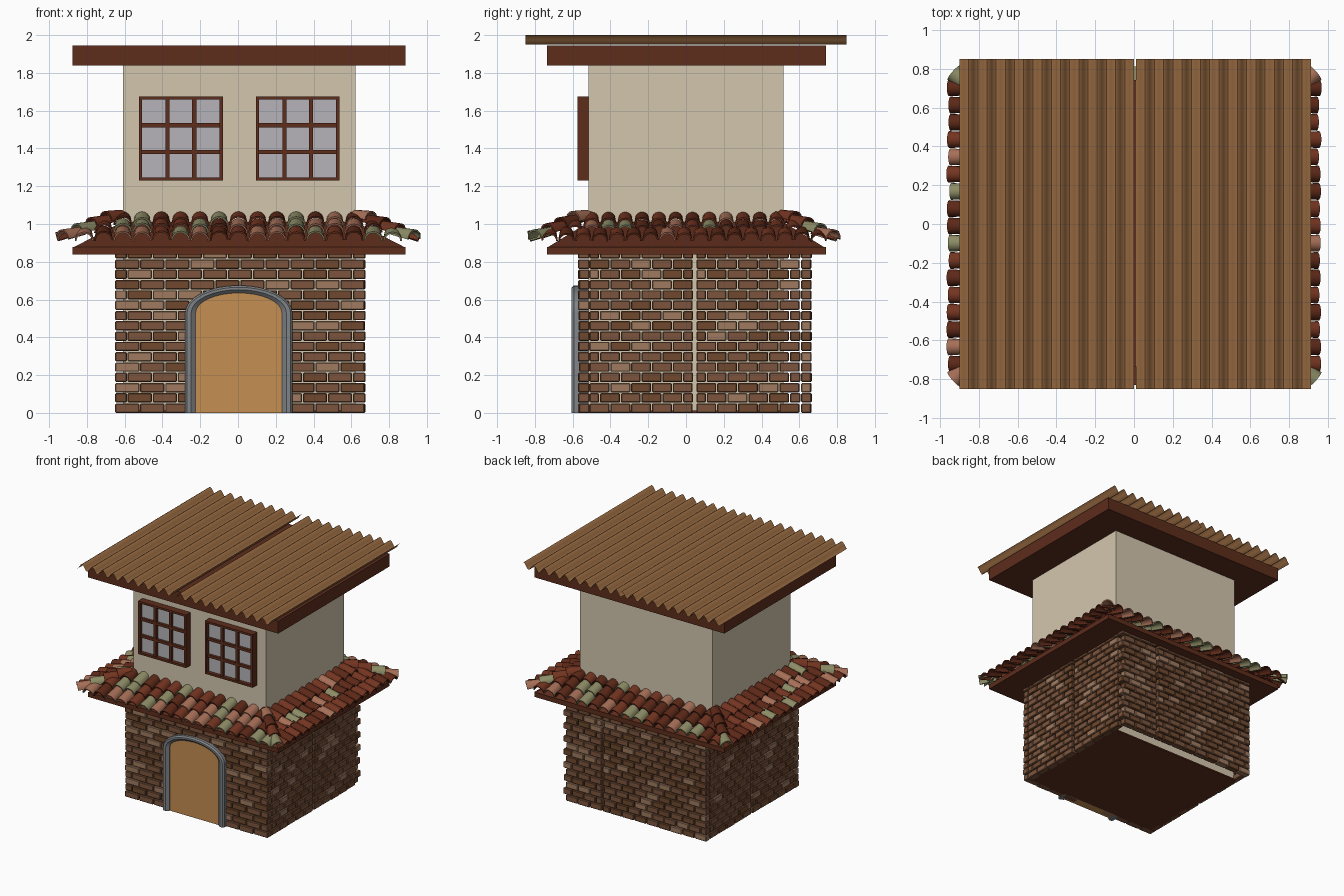
import bpy, bmesh, random
from math import cos, sin, pi, radians
from mathutils import Vector, Matrix

if "Cube" in bpy.data.objects:
    bpy.data.objects.remove(bpy.data.objects["Cube"])

random.seed(4)


def mat(name, hexcol):
    m = bpy.data.materials.new(name)
    c = [int(hexcol[i:i + 2], 16) / 255 for i in (0, 2, 4)]
    m.diffuse_color = [((v + 0.055) / 1.055) ** 2.4 for v in c] + [1]
    m.use_nodes = True
    m.node_tree.nodes["Principled BSDF"].inputs["Base Color"].default_value = m.diffuse_color
    return m


PLASTER = mat("plaster", "D4C6AE")
WOOD = mat("dark_wood", "5E2D1C")
GLASS = mat("glass", "B6B4B8")
STONE = mat("door_stone", "808386")
DOOR = mat("door_wood", "C68E52")
SHEET = mat("corrugated_sheet", "A07045")
BRICKS = [mat("brick_brown", "7C553D"), mat("brick_dark", "70492F"), mat("brick_light", "A07A60")]
TILES = [mat("tile_dark", "5C2817"), mat("tile_red", "733420"),
         mat("tile_salmon", "A66F57"), mat("tile_olive", "8D8C66")]


def make(name, bm, mats, smooth=None, recalc=True):
    if recalc:
        bmesh.ops.recalc_face_normals(bm, faces=bm.faces)
    me = bpy.data.meshes.new(name)
    bm.to_mesh(me)
    bm.free()
    for m in mats:
        me.materials.append(m)
    if smooth:
        for p in me.polygons:
            p.use_smooth = True
        me.set_sharp_from_angle(angle=radians(smooth))
    ob = bpy.data.objects.new(name, me)
    bpy.context.collection.objects.link(ob)
    return ob


def box(bm, x0, x1, y0, y1, z0, z1, mi=0):
    M = Matrix.Translation(((x0 + x1) / 2, (y0 + y1) / 2, (z0 + z1) / 2)) @ \
        Matrix.Diagonal((x1 - x0, y1 - y0, z1 - z0, 1))
    for v in bmesh.ops.create_cube(bm, size=1, matrix=M)["verts"]:
        for f in v.link_faces:
            f.material_index = mi


def box_object(name, dims, m):
    bm = bmesh.new()
    box(bm, *dims)
    return make(name, bm, [m])


# Plaster core, floor and the two overhanging slabs
box_object("plaster_walls", (-0.61, 0.622, -0.515, 0.517, 0.005, 1.85), PLASTER)
box_object("floor", (-0.625, 0.63, -0.53, 0.525, 0, 0.012), WOOD)
box_object("lower_slab", (-0.875, 0.888, -0.735, 0.742, 0.838, 0.878), WOOD)
box_object("upper_slab", (-0.875, 0.888, -0.735, 0.742, 1.84, 1.945), WOOD)


# Brick walls in running bond
def brick_wall(name, a0, a1, place, length, skip=None):
    bm = bmesh.new()
    row, gap, z = 0.0545, 0.005, 0.0
    r = 0
    while z < 0.838:
        top = min(z + row - gap, 0.845)
        a = a0 - (length / 2 if r % 2 else 0)
        while a < a1 - 0.01:
            b0, b1 = max(a, a0), min(a + length - gap, a1)
            a += length
            if b1 - b0 < 0.02 or (skip and skip(b0, b1, z)):
                continue
            mi = random.choices((0, 1, 2), (6, 3, 1.4))[0]
            x0, x1, y0, y1 = place(b0, b1, random.uniform(0, 0.007))
            box(bm, x0, x1, y0, y1, z, top, mi)
        z += row
        r += 1
    ob = make(name, bm, BRICKS)
    bev = ob.modifiers.new("bevel", "BEVEL")
    bev.width, bev.segments = 0.005, 1


in_door = lambda b0, b1, z: b0 > -0.24 and b1 < 0.245 and z < 0.5
brick_wall("front_bricks", -0.65, 0.675, lambda a, b, j: (a, b, -0.572 + j, -0.512), 0.1325, in_door)
for i, (a0, a1) in enumerate([(-0.65, 0.31), (0.32, 0.675)]):
    brick_wall(f"back_bricks_{i + 1}", a0, a1, lambda a, b, j: (a, b, 0.61, 0.666 - j), 0.112)
for i, (a0, a1) in enumerate([(-0.51, 0.038), (0.055, 0.605)]):
    brick_wall(f"right_bricks_{i + 1}", a0, a1, lambda a, b, j: (0.618, 0.675 - j, a, b), 0.11)
    brick_wall(f"left_bricks_{i + 1}", a0, a1, lambda a, b, j: (-0.65 + j, -0.6, a, b), 0.11)


# Arched door with stone surround
def arch(hw, spring, top, y, n=16):
    pts = [(hw, 0)] + [(hw * cos(pi * k / n), spring + (top - spring) * sin(pi * k / n))
                       for k in range(n + 1)] + [(-hw, 0)]
    return [Vector((x + 0.004, y, z)) for x, z in pts]


bm = bmesh.new()
loops = [arch(0.284, 0.53, 0.675, -0.515), arch(0.284, 0.53, 0.675, -0.592),
         arch(0.274, 0.53, 0.665, -0.605), arch(0.252, 0.53, 0.652, -0.605),
         arch(0.228, 0.53, 0.635, -0.588), arch(0.228, 0.53, 0.635, -0.515)]
vs = [[bm.verts.new(p) for p in lp] for lp in loops]
for j in range(len(vs)):
    A, B = vs[j], vs[(j + 1) % len(vs)]
    for k in range(len(A) - 1):
        bm.faces.new((A[k], A[k + 1], B[k + 1], B[k]))
bm.faces.new([v[0] for v in vs])
bm.faces.new([v[-1] for v in vs])
make("door_surround", bm, [STONE], 25)

bm = bmesh.new()
face = bm.faces.new([bm.verts.new(p) for p in arch(0.232, 0.53, 0.638, -0.582)])
ext = bmesh.ops.extrude_face_region(bm, geom=[face], use_keep_orig=True)
bmesh.ops.translate(bm, vec=(0, 0.07, 0), verts=[g for g in ext["geom"] if isinstance(g, bmesh.types.BMVert)])
make("door", bm, [DOOR])

# Two nine-pane windows
for name, x0, x1 in (("left_window", -0.525, -0.08), ("right_window", 0.095, 0.537)):
    z0, z1, t = 1.23, 1.675, 0.017
    bm = bmesh.new()
    box(bm, x0 + t, x1 - t, -0.545, -0.51, z0 + t, z1 - t, 1)
    for k in range(4):
        w = t if k in (0, 3) else 0.022
        front = -0.575 if k in (0, 3) else -0.568
        xa = x0 + (x1 - x0 - w) * k / 3
        za = z0 + (z1 - z0 - w) * k / 3
        box(bm, xa, xa + w, front, -0.51, z0, z1)
        box(bm, x0, x1, front + 0.001, -0.51, za, za + w)
    make(name, bm, [WOOD, GLASS])

# Sloped deck under the tiles
bm = bmesh.new()
rings = [[bm.verts.new((0.006 + sx * hx, sy * hy, z)) for sx, sy in ((-1, -1), (1, -1), (1, 1), (-1, 1))]
         for hx, hy, z in ((0.88, 0.735, 0.875), (0.6, 0.5, 1.02))]
for k in range(4):
    m = (k + 1) % 4
    bm.faces.new((rings[0][k], rings[0][m], rings[1][m], rings[1][k]))
bm.faces.new(rings[0])
bm.faces.new(rings[1])
make("skirt_roof_deck", bm, [WOOD])


# Half-barrel roof tile running from p0 (low end) to p1 (high end)
def tile(bm, p0, p1, r0, r1, n=8, th=0.009):
    d = (p1 - p0).normalized()
    u = d.cross(Vector((0, 0, 1))).normalized()
    u = Matrix.Rotation(random.uniform(-0.08, 0.08), 3, d) @ u
    w = u.cross(d)
    mi = random.choices(range(4), (5, 3, 1.7, 2))[0]
    rings = []
    for p, r in ((p0, r0), (p0, r0 - th), (p1, r1 - th), (p1, r1)):
        rings.append([bm.verts.new(p + u * r * cos(pi * k / n) + w * r * sin(pi * k / n))
                      for k in range(n + 1)])
    fs = []
    for j in range(4):
        A, B = rings[j], rings[(j + 1) % 4]
        fs += [bm.faces.new((A[k], A[k + 1], B[k + 1], B[k])) for k in range(n)]
    fs += [bm.faces.new([r[0] for r in rings]), bm.faces.new([r[-1] for r in rings])]
    for f in fs:
        f.material_index = mi


# Tile rows on the four slopes: outward direction, eave distance, half width, pitch
C = Vector((0.002, -0.01, 0))
for name, o, eave, half, pitch in (("front", (0, -1), 0.81, 0.93, 0.102), ("back", (0, 1), 0.80, 0.93, 0.102),
                                   ("right", (1, 0), 0.945, 0.795, 0.089), ("left", (-1, 0), 0.95, 0.795, 0.089)):
    o = Vector((*o, 0))
    u = Vector((-o.y, o.x, 0))
    bm = bmesh.new()
    for r in range(3):
        s = 0.1 * r
        n = round(2 * (half - s - 0.06) / pitch)
        for k in range(n):
            at = lambda q, lift: C + u * (k - (n - 1) / 2) * pitch + o * (eave - q) + \
                Vector((0, 0, 0.9 + 0.125 * q / 0.32 + lift))
            s0 = s + random.uniform(-0.008, 0.008)
            tile(bm, at(s0, 0.014 + random.uniform(-0.003, 0.003)), at(s + 0.13, 0),
                 pitch * 0.49, pitch * 0.41)
    make(name + "_roof_tiles", bm, TILES, 40)

# Hip tiles along the four corners
bm = bmesh.new()
for sx in (-1, 1):
    for sy in (-1, 1):
        low = C + Vector((sx * 0.93, sy * 0.79, 0.905))
        high = C + Vector((sx * 0.625, sy * 0.52, 1.035))
        for k in range(4):
            p0 = low.lerp(high, k / 4) + Vector((0, 0, 0.017))
            tile(bm, p0, low.lerp(high, min((k + 1.3) / 4, 1.02)), 0.05, 0.038)
make("hip_tiles", bm, TILES, 40)

# Two thin corrugated roof sheets
for name, x0, x1 in (("left_roof_sheet", -0.9, 0.0), ("right_roof_sheet", 0.01, 0.913)):
    bm = bmesh.new()
    waves, seg = 9.5, 8
    N = int(waves * seg)
    prev = None
    for k in range(N + 1):
        x, z = x0 + (x1 - x0) * k / N, 1.975 - 0.025 * cos(2 * pi * k / seg)
        cur = [bm.verts.new((x, y, z)) for y in (-0.85, 0.85)]
        if prev:
            bm.faces.new((prev[0], cur[0], cur[1], prev[1]))
        prev = cur
    make(name, bm, [SHEET], 60, recalc=False)
